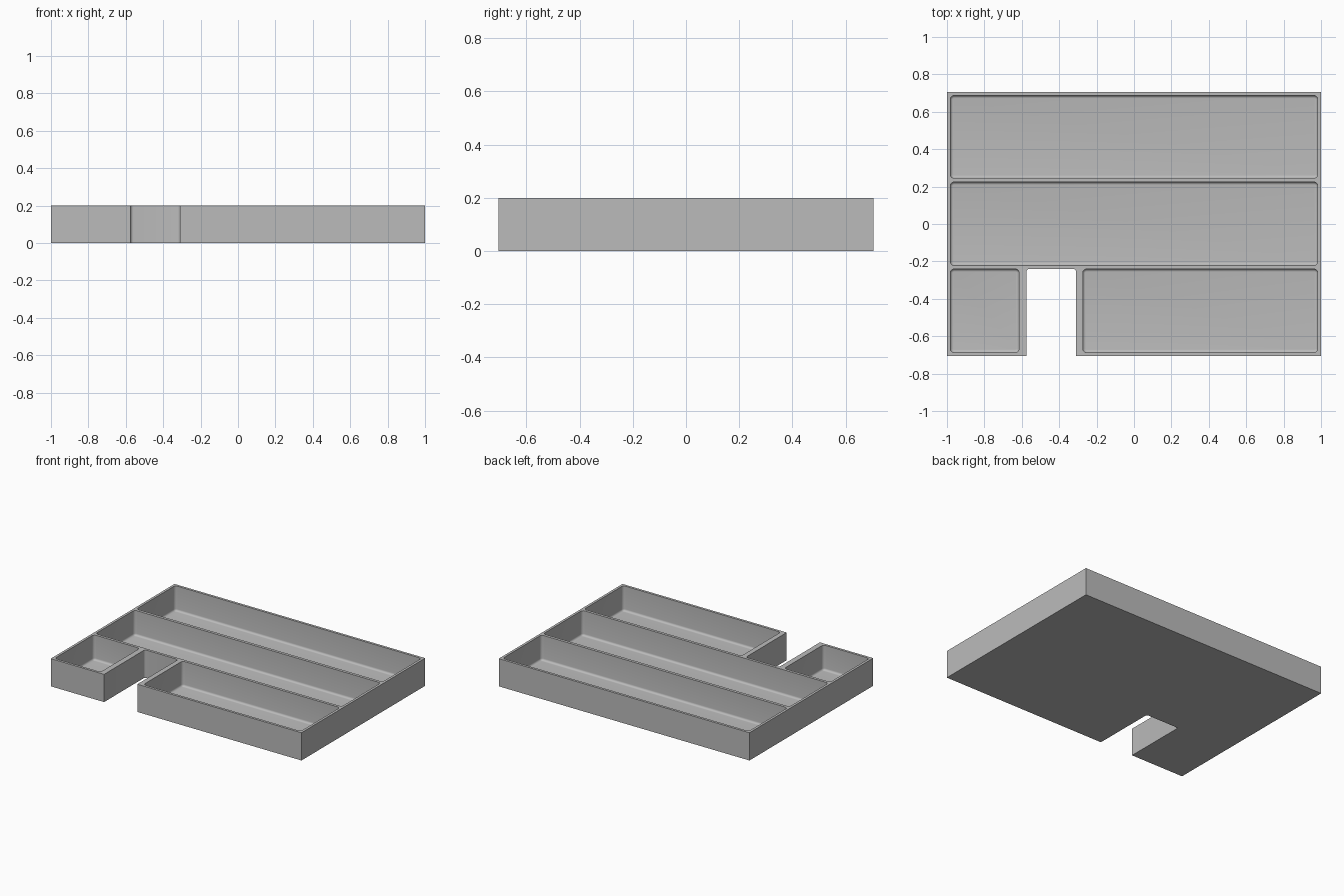
import bpy, bmesh, math

default = bpy.data.objects.get("Cube")
if default:
    bpy.data.objects.remove(default, do_unlink=True)

HEIGHT, FLOOR, FILLET, CORNER, STEPS = 0.2, 0.02, 0.015, 0.02, 5

# Flat grey plastic
grey = bpy.data.materials.new("Grey plastic")
grey.use_nodes = True
color = (0.5, 0.5, 0.5, 1)
grey.diffuse_color = color
grey.node_tree.nodes["Principled BSDF"].inputs["Base Color"].default_value = color


def arc(cx, cy, r, start, end):
    """Points along a corner arc, angles in quarter turns."""
    angles = [(start + (end - start) * i / STEPS) * math.pi / 2 for i in range(STEPS + 1)]
    return [(cx + r * math.cos(a), cy + r * math.sin(a)) for a in angles]


def rounded_rect(x0, x1, y0, y1, r):
    centres = [(x1 - r, y1 - r), (x0 + r, y1 - r), (x0 + r, y0 + r), (x1 - r, y0 + r)]
    return [p for q, (cx, cy) in enumerate(centres) for p in arc(cx, cy, r, q, q + 1)]


def add_ring(bm, points, z):
    return [bm.verts.new((x, y, z)) for x, y in points]


def bridge(bm, a, b):
    for i in range(len(a)):
        j = (i + 1) % len(a)
        bm.faces.new((a[i], a[j], b[j], b[i]))


def rim_edges(bm, ring):
    return [bm.edges.get((ring[i - 1], ring[i])) for i in range(len(ring))]


bm = bmesh.new()

# Outer shell, with the open notch in the front edge
X, Y = 1.0, 0.705
n0, n1, ny, nr = -0.575, -0.31, -0.24, 0.016
outline = [(-X, -Y), (n0, -Y)]
outline += arc(n0 + nr, ny - nr, nr, 2, 1) + arc(n1 - nr, ny - nr, nr, 1, 0)
outline += [(n1, -Y), (X, -Y), (X, Y), (-X, Y)]
bottom = add_ring(bm, outline, 0)
top = add_ring(bm, outline, HEIGHT)
bridge(bm, bottom, top)
bm.faces.new(bottom[::-1])
rims = rim_edges(bm, top)

# Compartments: straight walls, filleted foot, flat floor
pockets = [
    (-0.982, 0.982, 0.245, 0.687),
    (-0.982, 0.982, -0.221, 0.224),
    (-0.982, -0.615, -0.687, -0.241),
    (-0.274, 0.982, -0.687, -0.241),
]
for x0, x1, y0, y1 in pockets:
    ring = add_ring(bm, rounded_rect(x0, x1, y0, y1, CORNER), HEIGHT)
    rims += rim_edges(bm, ring) if bm.edges.get(ring[:2]) else []
    first = ring
    for i in range(STEPS + 1):
        a = i / STEPS * math.pi / 2
        d = FILLET * (1 - math.cos(a))
        z = FLOOR + FILLET * (1 - math.sin(a))
        lower = add_ring(bm, rounded_rect(x0 + d, x1 - d, y0 + d, y1 - d, CORNER - d), z)
        bridge(bm, ring, lower)
        ring = lower
    bm.faces.new(ring)
    rims += rim_edges(bm, first)

# Top rim face between the outline and the compartments
bmesh.ops.triangle_fill(bm, use_beauty=True, edges=rims, normal=(0, 0, 1))
bmesh.ops.recalc_face_normals(bm, faces=bm.faces)

mesh = bpy.data.meshes.new("organizer_tray")
bm.to_mesh(mesh)
bm.free()
mesh.materials.append(grey)
tray = bpy.data.objects.new("organizer_tray", mesh)
bpy.context.collection.objects.link(tray)

# Smooth fillets, sharp rims
bpy.context.view_layer.objects.active = tray
tray.select_set(True)
bpy.ops.object.shade_smooth_by_angle(angle=math.radians(30))
